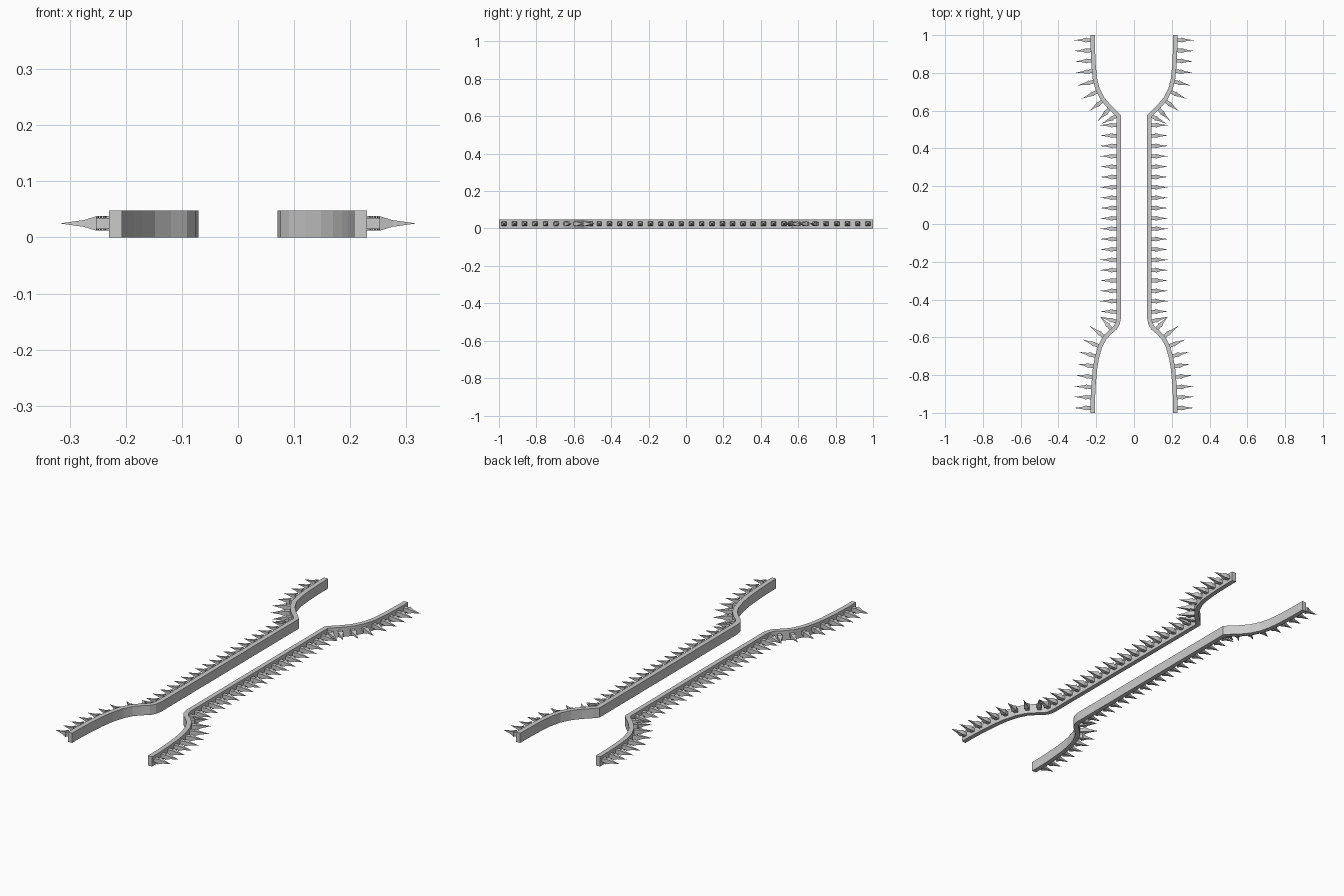
import bpy, bmesh
from mathutils import Vector, Matrix

if "Cube" in bpy.data.objects:
    bpy.data.objects.remove(bpy.data.objects["Cube"])

H, T = 0.048, 0.023          # rail height and thickness
PITCH, MARGIN = 0.0545, 0.026

# centreline of the right-hand rail, back to front
path = [Vector(p) for p in [
    (.2185, 1), (.2175, .92), (.214, .84), (.207, .77), (.193, .715), (.168, .665),
    (.135, .625), (.10, .592), (.0815, .572), (.0815, -.50), (.087, -.528),
    (.10, -.55), (.127, -.573), (.157, -.605), (.180, -.65), (.197, -.71),
    (.207, -.77), (.214, -.85), (.2185, -.94), (.2185, -1)]]


def outward(d):
    d = d.normalized()
    return Vector((-d.y, d.x))


def at(s):
    """Point on the centreline at arc length s."""
    for a, b in zip(path, path[1:]):
        l = (b - a).length
        if s <= l:
            return a + (b - a) * (s / l)
        s -= l
    return path[-1].copy()


def finish(bm, name):
    bmesh.ops.recalc_face_normals(bm, faces=bm.faces[:])
    me = bpy.data.meshes.new(name)
    bm.to_mesh(me)
    bm.free()
    ob = bpy.data.objects.new(name, me)
    bpy.context.collection.objects.link(ob)
    return ob


def make_rail(side):
    bm = bmesh.new()
    rings = []
    for i, p in enumerate(path):
        n0 = outward(p - path[i - 1]) if i else outward(path[1] - p)
        n1 = outward(path[i + 1] - p) if i < len(path) - 1 else n0
        n = (n0 + n1).normalized()
        n *= T / 2 / n.dot(n0)
        rings.append([bm.verts.new((side * (p.x + k * n.x), p.y + k * n.y, z))
                      for k, z in ((-1, 0), (1, 0), (1, H), (-1, H))])
    for a, b in zip(rings, rings[1:]):
        for j in range(4):
            k = (j + 1) % 4
            bm.faces.new((a[j], a[k], b[k], b[j]))
    bm.faces.new(rings[0])
    bm.faces.new(rings[-1])
    return finish(bm, "rail_right" if side > 0 else "rail_left")


def add_spike(bm, base, n, side):
    # square stub, wider collar, long point
    t = Vector((-n.y, n.x))
    rings = []
    for d, r in ((-.002, .0095), (.022, .0095), (.022, .013), (.045, .006)):
        ring = []
        for u, v in ((-1, -1), (1, -1), (1, 1), (-1, 1)):
            q = base + n * d + t * (u * r)
            ring.append(bm.verts.new((side * q.x, q.y, .025 + v * r)))
        rings.append(ring)
    q = base + n * .088
    tip = bm.verts.new((side * q.x, q.y, .025))
    bm.faces.new(rings[0])
    for a, b in zip(rings, rings[1:]):
        for j in range(4):
            bm.faces.new((a[j], a[(j + 1) % 4], b[(j + 1) % 4], b[j]))
    for j in range(4):
        bm.faces.new((rings[-1][j], rings[-1][(j + 1) % 4], tip))


def make_spikes(side):
    bm = bmesh.new()
    total = sum((b - a).length for a, b in zip(path, path[1:]))
    count = round((total - 2 * MARGIN) / PITCH)
    for i in range(count + 1):
        s = MARGIN + i * (total - 2 * MARGIN) / count
        n = outward(at(s + .02) - at(s - .02 if s > .02 else 0))
        add_spike(bm, at(s) + n * T / 2, n, side)
    return finish(bm, "spikes_right" if side > 0 else "spikes_left")


for side in (1, -1):
    make_rail(side)
    make_spikes(side)
